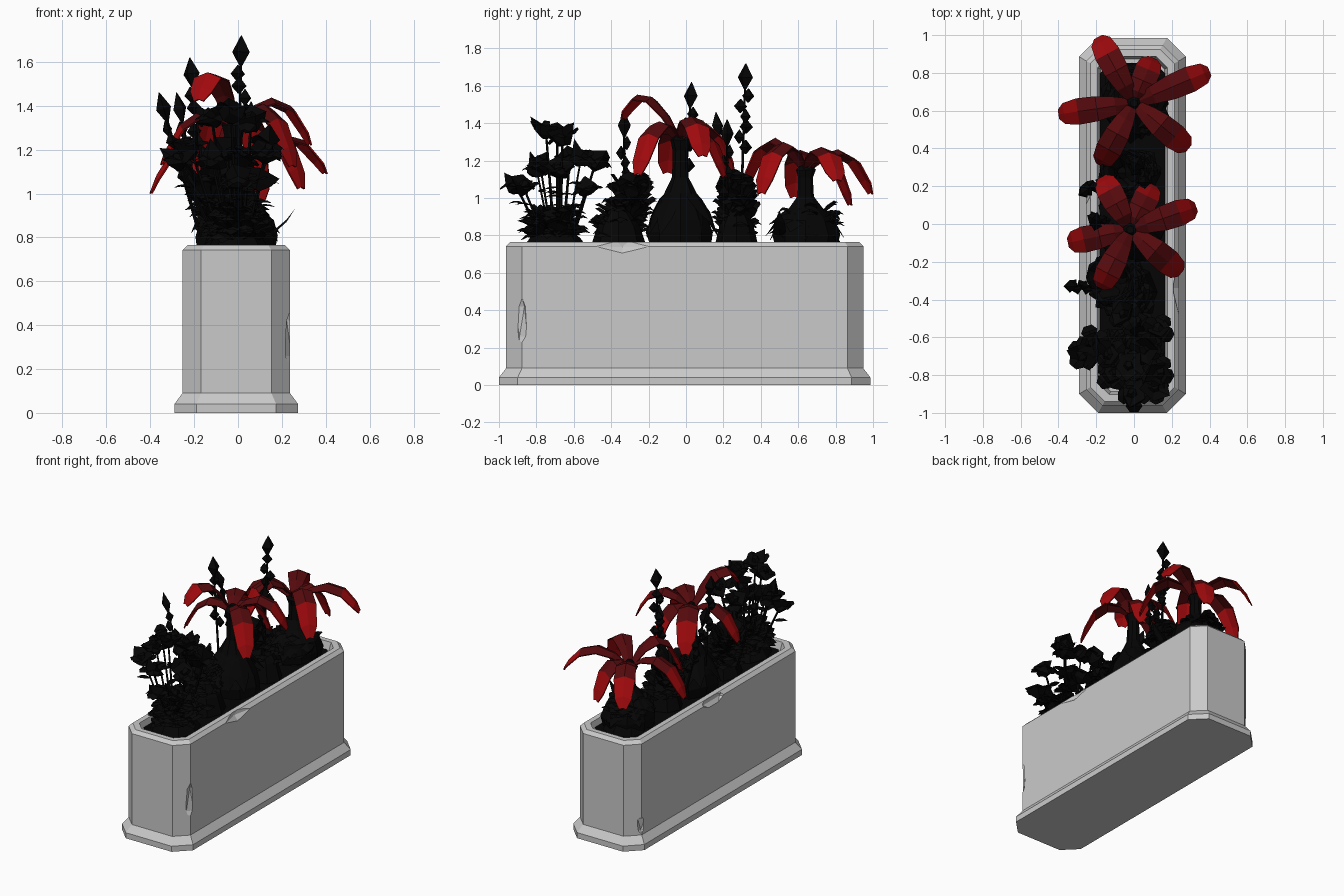
import bpy, bmesh, math, random
from mathutils import Vector, Matrix

random.seed(7)
if "Cube" in bpy.data.objects:
    bpy.data.objects.remove(bpy.data.objects["Cube"], do_unlink=True)


def material(name, rgb):
    m = bpy.data.materials.new(name)
    m.use_nodes = True
    m.diffuse_color = (*rgb, 1)
    m.node_tree.nodes["Principled BSDF"].inputs["Base Color"].default_value = (*rgb, 1)
    return m


STONE = material("pale grey stone", (0.59, 0.59, 0.59))
DARK = material("near black foliage", (0.0015, 0.0015, 0.0015))
RED = material("bright red", (0.36, 0.003, 0.004))
DEEP = material("deep red", (0.09, 0.003, 0.004))


def finish(bm, name, *mats):
    mesh = bpy.data.meshes.new(name)
    bm.to_mesh(mesh)
    bm.free()
    for m in mats:
        mesh.materials.append(m)
    obj = bpy.data.objects.new(name, mesh)
    bpy.context.collection.objects.link(obj)
    return obj


def bridge(bm, a, b):
    n = len(a)
    for i in range(n):
        bm.faces.new((a[i], a[(i + 1) % n], b[(i + 1) % n], b[i]))


def lathe(bm, profile, sides, place, wobble=0.0):
    """Faceted turned shape from (radius, height) pairs."""
    rings = []
    for r, z in profile:
        ring = []
        for i in range(sides):
            a = math.tau * i / sides
            k = 1 + random.uniform(-wobble, wobble)
            ring.append(bm.verts.new(place @ Vector((r * k * math.cos(a), r * k * math.sin(a),
                                                     z + r * random.uniform(-wobble, wobble)))))
        rings.append(ring)
    for a, b in zip(rings, rings[1:]):
        bridge(bm, a, b)
    bm.faces.new(rings[0][::-1])
    bm.faces.new(rings[-1])


def blade(bm, base, ctrl, tip, width, steps, shape, fold=0.2, tip_mat=0):
    """Arched leaf folded along its midrib."""
    base, ctrl, tip = Vector(base), Vector(ctrl), Vector(tip)
    flat = (tip - base).to_2d()
    side = Vector((-flat.y, flat.x, 0)).normalized()
    rows = []
    for t, w in zip(steps, shape):
        p = base * (1 - t) ** 2 + ctrl * 2 * t * (1 - t) + tip * t * t
        h = side * width * w / 2
        drop = Vector((0, 0, -width * w * fold))
        rows.append([bm.verts.new(q) for q in (p - h + drop, p, p + h + drop)])
    for k, (a, b) in enumerate(zip(rows, rows[1:])):
        for j in (0, 1):
            f = bm.faces.new((a[j], b[j], b[j + 1], a[j + 1]))
            f.material_index = tip_mat if steps[k] >= 0.6 else 0


def stalk(bm, a, b, r):
    a, b = Vector(a), Vector(b)
    d = b - a
    place = Matrix.Translation(a) @ d.to_track_quat('Z', 'Y').to_matrix().to_4x4()
    lathe(bm, [(r, 0), (r * 0.7, d.length)], 4, place)


# Planter: stacked chamfered rectangles
def outline(bm, hx, hy, c, z):
    pts = [(hx, hy - c), (hx - c, hy), (c - hx, hy), (-hx, hy - c),
           (-hx, c - hy), (c - hx, -hy), (hx - c, -hy), (hx, c - hy)]
    return [bm.verts.new((x - 0.008, y - 0.007, z)) for x, y in pts]


bm = bmesh.new()
levels = [(0.282, 0.993, 0.1, 0), (0.282, 0.993, 0.1, 0.04), (0.245, 0.955, 0.085, 0.09),
          (0.245, 0.955, 0.085, 0.742), (0.222, 0.932, 0.075, 0.765),
          (0.185, 0.895, 0.06, 0.765), (0.17, 0.88, 0.055, 0.7)]
rings = [outline(bm, *l) for l in levels]
for a, b in zip(rings, rings[1:]):
    bridge(bm, a, b)
bm.faces.new(rings[0][::-1])
bm.faces.new(rings[-1])
bmesh.ops.recalc_face_normals(bm, faces=bm.faces)
planter = finish(bm, "planter", STONE)

# Chipped edges
chips = [((0.265, -0.34, 0.79), (0.065, 0.21, 0.115)), ((-0.281, 0.05, 0.79), (0.065, 0.18, 0.115)),
         ((0.258, -0.89, 0.34), (0.05, 0.05, 0.18)), ((-0.27, 0.875, 0.16), (0.045, 0.045, 0.09))]
for i, (loc, size) in enumerate(chips):
    bm = bmesh.new()
    bmesh.ops.create_icosphere(bm, subdivisions=1, radius=1,
                               matrix=Matrix.Translation(loc) @ Matrix.Diagonal((*size, 1)))
    cutter = finish(bm, f"chip_cutter_{i + 1}", STONE)
    cutter.hide_render = True
    cutter.hide_set(True)
    mod = planter.modifiers.new("chip", 'BOOLEAN')
    mod.operation, mod.object, mod.solver = 'DIFFERENCE', cutter, 'EXACT'

# Soil
bm = bmesh.new()
bm.faces.new(outline(bm, 0.172, 0.86, 0.055, 0.725))
finish(bm, "soil", DARK)

LEAF_STEPS, LEAF_SHAPE = (0, 0.35, 0.7, 1), (0.3, 1, 0.8, 0.04)
PETAL_STEPS, PETAL_SHAPE = (0, 0.2, 0.42, 0.68, 0.9, 1), (0.3, 0.7, 0.95, 1, 0.8, 0.35)

# Large red blooms: bulb, drooping skirt leaves and arching petals (tip and arch height)
blooms = [
    ("back", (0, 0.64), 1.15,
     [(-0.19, 0.99, 1.03, 1.42), (0.4, 0.81, 1.1, 1.42), (-0.4, 0.58, 1.01, 1.42),
      (0.29, 0.4, 1.03, 1.5), (-0.18, 0.31, 1.05, 1.54), (0.1, 0.88, 0.97, 1.36)]),
    ("middle", (-0.02, -0.03), 1.31,
     [(-0.17, 0.25, 1.13, 1.56), (0.33, 0.09, 1.23, 1.6), (-0.35, -0.1, 1.14, 1.5),
      (0.25, -0.26, 1.13, 1.58), (-0.18, -0.34, 1.43, 1.74), (0.1, 0.21, 1.12, 1.5)])]
for label, (cx, cy), top, tips in blooms:
    bm = bmesh.new()
    rise = top - 0.74
    lathe(bm, [(0.17, 0), (0.18, 0.07), (0.16, 0.14), (0.09, 0.5 * rise), (0.045, 0.65 * rise),
               (0.04, 0.9 * rise), (0.055, rise), (0.02, rise + 0.04)], 9,
          Matrix.Translation((cx, cy, 0.74)), 0.06)
    for i in range(14):
        a = math.tau * i / 14 + random.uniform(-0.2, 0.2)
        r = random.uniform(0.18, 0.23)
        u = Vector((0.9 * math.cos(a), math.sin(a), 0))
        p = Vector((cx, cy, 0))
        blade(bm, p + u * 0.03 + Vector((0, 0, 0.74 + rise * 0.6)),
              p + u * 0.14 + Vector((0, 0, 0.74 + rise * 0.45)),
              p + u * r + Vector((0, 0, random.uniform(0.77, 0.88))), 0.12, LEAF_STEPS, LEAF_SHAPE)
    finish(bm, f"{label}_bloom_base", DARK)
    bm = bmesh.new()
    for tx, ty, tz, arch in tips:
        ctrl = (cx + (tx - cx) * 0.65, cy + (ty - cy) * 0.65, arch)
        blade(bm, (cx, cy, top), ctrl, (tx, ty, tz), 0.14, PETAL_STEPS, PETAL_SHAPE, 0.18, 1)
    petals = finish(bm, f"{label}_bloom_petals", DEEP, RED)
    petals.modifiers.new("thickness", 'SOLIDIFY').thickness = 0.008

# Dark ruffled flowers on thin leafy stems at the front
heads = [(-0.03, -0.75, 1.37), (0.06, -0.66, 1.33), (-0.12, -0.69, 1.35), (0.0, -0.91, 1.07),
         (0.13, -0.78, 1.18), (0.13, -0.56, 1.22), (-0.05, -0.48, 1.2), (-0.27, -0.69, 1.15),
         (0.02, -0.53, 1.05), (-0.22, -0.62, 1.22), (0.1, -0.87, 1.06), (-0.12, -0.8, 1.16),
         (0.02, -0.68, 1.15)]
bm = bmesh.new()
for x, y, z in heads:
    foot = Vector((x * 0.3, -0.68 + (y + 0.68) * 0.3, 0.74))
    head = Vector((x, y, z))
    stalk(bm, foot, head, 0.009)
    turn = Matrix.Rotation(random.uniform(-0.7, 0.7), 4, 'X') @ Matrix.Rotation(
        random.uniform(-0.7, 0.7), 4, 'Y') @ Matrix.Rotation(random.uniform(0, 3), 4, 'Z')
    lathe(bm, [(0.015, -0.05), (0.05, -0.025), (0.07, 0.03), (0.03, 0.02), (0.02, 0.04)], 5,
          Matrix.Translation(head) @ turn, 0.35)
    for k in range(4):
        a = k * math.pi / 2 + x * 20
        u = Vector((math.cos(a), math.sin(a), 0))
        up = Vector((0, 0, random.uniform(-0.04, 0.05)))
        blade(bm, head, head + u * 0.05 + Vector((0, 0, 0.03)), head + u * 0.085 + up, 0.09,
              (0, 0.6, 1), (0.4, 1, 0.5))
    for t in (0.45, 0.7):
        a = random.uniform(0, math.tau)
        u = Vector((math.cos(a), math.sin(a), 0))
        p = foot.lerp(head, t)
        blade(bm, p, p + u * 0.05 + Vector((0, 0, 0.03)), p + u * 0.09, 0.05, LEAF_STEPS, LEAF_SHAPE)
finish(bm, "ruffled_flowers", DARK)

# Leafy clumps: centre x, y, lean x, y with height, spread x, y, height, leaf count
clumps = [("front", 0, -0.7, 0, 0, 0.19, 0.22, 0.17, 90),
          ("mid_front", -0.02, -0.36, -0.13, 0.08, 0.18, 0.19, 0.34, 100),
          ("mid_back", 0, 0.27, -0.08, 0, 0.18, 0.15, 0.36, 80),
          ("back", -0.01, 0.66, 0, 0, 0.2, 0.24, 0.18, 45)]
UP = Vector((0, 0, 1))
for label, cx, cy, lx, ly, sx, sy, h, count in clumps:
    bm = bmesh.new()
    lathe(bm, [(0.8, 0), (0.6, h * 0.35), (0.2, h * 0.65)], 8,
          Matrix.Translation((cx, cy, 0.73)) @ Matrix.Diagonal((sx, sy, 1, 1)))
    for i in range(count):
        a, e = random.uniform(0, math.tau), random.uniform(0, 1)
        u = Vector((sx * math.cos(a), sy * math.sin(a), 0))
        lift = e * h
        reach = random.uniform(0.75, 1) * (1 - 0.35 * e * e)
        p = Vector((cx + lx * e, cy + ly * e, 0.77))
        blade(bm, p + u * reach * 0.3 + UP * lift * 0.75, p + u * reach * 0.8 + UP * (lift + 0.07),
              p + u * reach + UP * (lift + random.uniform(-0.01, 0.05)),
              random.uniform(0.07, 0.12), LEAF_STEPS, LEAF_SHAPE)
    finish(bm, f"{label}_foliage", DARK)

# Stray pointed leaf over the side
bm = bmesh.new()
blade(bm, (0.1, 0.5, 0.8), (0.2, 0.5, 0.84), (0.26, 0.5, 0.93), 0.07, LEAF_STEPS, LEAF_SHAPE)
finish(bm, "side_leaf", DARK)

# Tall bud spikes: foot, tip, bud size
spikes = [((0, 0.29, 0.8), (0.015, 0.32, 1.72), 0.045), ((-0.13, -0.02, 0.8), (-0.22, 0.03, 1.62), 0.042),
          ((-0.17, -0.33, 0.8), (-0.36, -0.33, 1.46), 0.035), ((-0.15, 0.24, 0.8), (-0.28, 0.16, 1.46), 0.035),
          ((0.03, 0.22, 0.8), (0.06, 0.22, 1.42), 0.035)]
bm = bmesh.new()
for foot, tip, r in spikes:
    foot, tip = Vector(foot), Vector(tip)
    d = tip - foot
    stalk(bm, foot, tip - d * 0.1, 0.009)
    rot = d.to_track_quat('Z', 'Y').to_matrix().to_4x4()
    lathe(bm, [(0.006, -0.14), (r, -0.075), (0.002, 0)], 4, Matrix.Translation(tip) @ rot)
    for k in range(1, 7):
        c = tip - d.normalized() * (0.12 + 0.055 * k)
        off = Vector((math.cos(k * 2.2), math.sin(k * 2.2), 0)) * r * 0.5
        lathe(bm, [(0.004, -0.035), (r * 0.8, 0), (0.003, 0.04)], 4,
              Matrix.Translation(c + off) @ rot @ Matrix.Rotation(k * 0.9, 4, 'Z'))
finish(bm, "bud_spikes", DARK)
